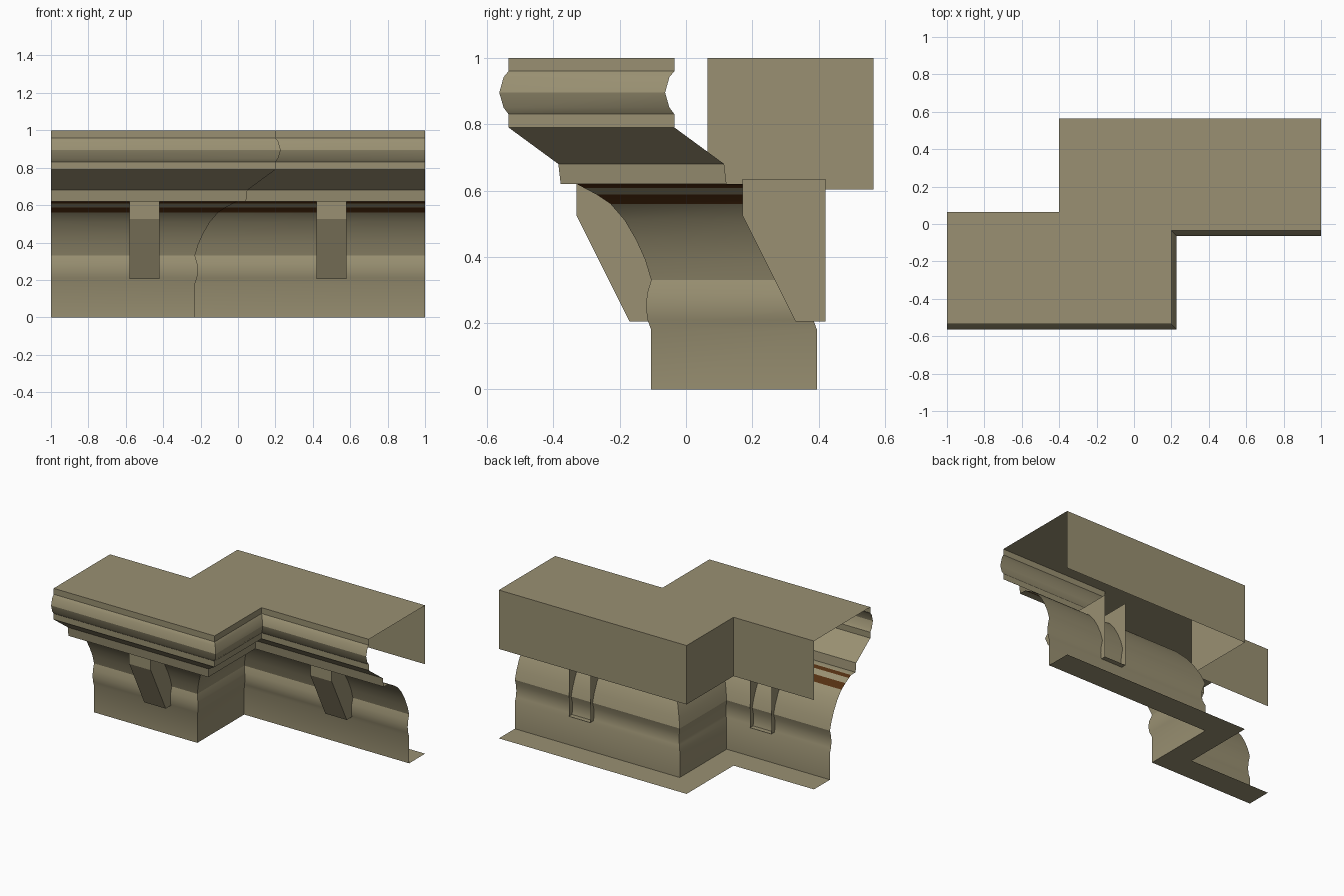
import bpy
import math

if "Cube" in bpy.data.objects:
    bpy.data.objects.remove(bpy.data.objects["Cube"])

STEP = 0.5        # how far the right half sits behind the left half
CORNER = -0.335   # mitre line of the return: x = CORNER - y


def material(name, rgb):
    m = bpy.data.materials.new(name)
    m.diffuse_color = (*rgb, 1)
    m.use_nodes = True
    m.node_tree.nodes["Principled BSDF"].inputs["Base Color"].default_value = m.diffuse_color
    return m


stone = material("olive stone", (0.32, 0.28, 0.168))
brown = material("dark brown", (0.09, 0.03, 0.006))


def make_object(name, verts, faces, mats):
    mesh = bpy.data.meshes.new(name)
    mesh.from_pydata(verts, [], faces)
    for m in mats:
        mesh.materials.append(m)
    mesh.update()
    ob = bpy.data.objects.new(name, mesh)
    bpy.context.collection.objects.link(ob)
    return ob


# Cornice profile (y, z): from the bottom lip up the front, over the top, down the back
profile = [
    (0.065, 0), (-0.105, 0), (-0.105, 0.18),
    (-0.116, 0.21), (-0.121, 0.25), (-0.117, 0.29), (-0.105, 0.33),   # lower bead
    (-0.123, 0.39), (-0.15, 0.45), (-0.185, 0.51), (-0.228, 0.56),    # cove
    (-0.27, 0.588), (-0.308, 0.608), (-0.33, 0.62),
    (-0.378, 0.62), (-0.385, 0.68), (-0.535, 0.79), (-0.535, 0.83),   # drip and slope
    (-0.55, 0.85), (-0.563, 0.895), (-0.55, 0.942), (-0.535, 0.96),   # upper bead
    (-0.535, 1), (0.065, 1), (0.065, 0.603),
]

# Sweep the profile along the stepped wall, mitred at both corners
verts = []
for y, z in profile:
    cx = CORNER - y
    verts += [(-1, y, z), (cx, y, z), (cx, y + STEP, z), (1, y + STEP, z)]
faces = [(4 * i + s, 4 * i + s + 1, 4 * i + s + 5, 4 * i + s + 4)
         for i in range(len(profile) - 1) for s in range(3)]
cornice = make_object("cornice", verts, faces, [stone, brown])

# Two brown bands at the top of the cove, picked by height
for f in cornice.data.polygons:
    z = f.center.z
    if 0.56 < z < 0.588 or 0.608 < z < 0.6199:
        f.material_index = 1

bpy.context.view_layer.objects.active = cornice
cornice.select_set(True)
bpy.ops.object.shade_smooth_by_angle(angle=math.radians(30))

# Brackets: open at the back and the top, where they run into the cornice
side = [(-0.33, 0.635), (-0.33, 0.525), (-0.17, 0.205), (-0.08, 0.205), (-0.08, 0.635)]
n = len(side)
for name, x, dy in (("left_bracket", -0.5, 0), ("right_bracket", 0.5, STEP)):
    bv = [(x + sx * 0.08, y + dy, z) for sx in (-1, 1) for y, z in side]
    bf = [tuple(range(n)), tuple(range(2 * n - 1, n - 1, -1))]
    bf += [(i, i + n, i + n + 1, i + 1)[::-1] for i in range(3)]
    make_object(name, bv, bf, [stone])
